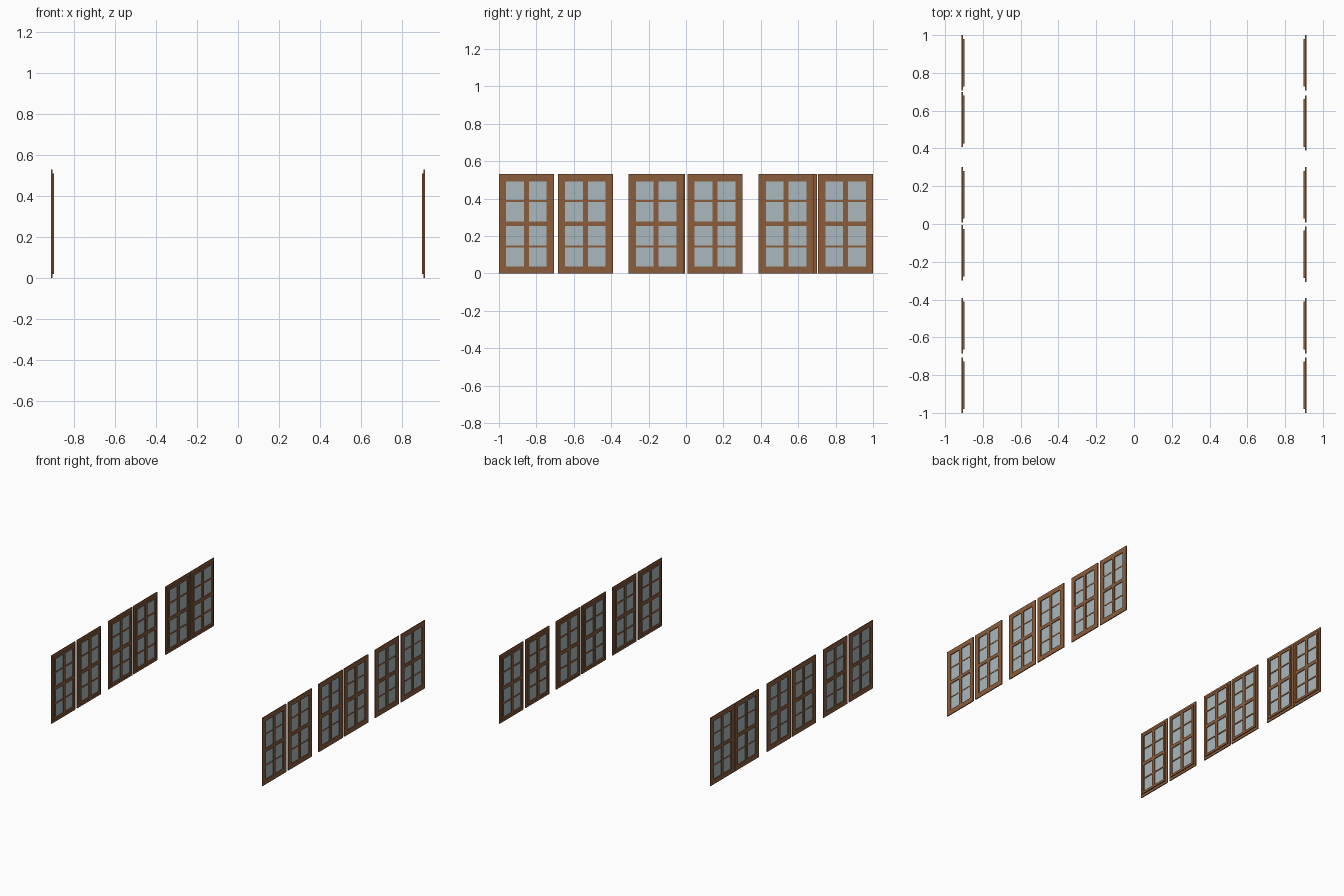
import bpy, bmesh

if "Cube" in bpy.data.objects:
    bpy.data.objects.remove(bpy.data.objects["Cube"])


def material(name, rgb):
    m = bpy.data.materials.new(name)
    m.diffuse_color = (*rgb, 1)
    m.use_nodes = True
    m.node_tree.nodes["Principled BSDF"].inputs["Base Color"].default_value = m.diffuse_color
    return m


WOOD = material("brown_wood", (0.26, 0.11, 0.045))
GLASS = material("pale_glass", (0.40, 0.48, 0.51))

W, H = 0.293, 0.53                      # outer window size
X_OUT, X_MID, X_IN = 0.913, 0.9055, 0.898  # outer face, layer joint, inner face


def make_part(name, boxes, side, yc, mat):
    """One object from boxes given as (x0, x1, y0, y1, z0, z1)."""
    bm = bmesh.new()
    for x0, x1, y0, y1, z0, z1 in boxes:
        verts = bmesh.ops.create_cube(bm, size=1)["verts"]
        for v in verts:
            v.co.x = side * ((x0 + x1) / 2 + v.co.x * (x1 - x0))
            v.co.y = yc + (y0 + y1) / 2 + v.co.y * (y1 - y0)
            v.co.z = (z0 + z1) / 2 + v.co.z * (z1 - z0)
    bmesh.ops.recalc_face_normals(bm, faces=bm.faces)
    mesh = bpy.data.meshes.new(name)
    bm.to_mesh(mesh)
    bm.free()
    mesh.materials.append(mat)
    bpy.context.collection.objects.link(bpy.data.objects.new(name, mesh))


def grid_frame(x0, x1, inset, opening, bar):
    """Rectangular ring plus a central upright and a central rail."""
    a, b = W / 2 - inset, W / 2 - opening
    lo, hi, mid = opening, H - opening, H / 2
    return [
        (x0, x1, -a, -b, inset, H - inset),
        (x0, x1, b, a, inset, H - inset),
        (x0, x1, -b, b, inset, lo),
        (x0, x1, -b, b, hi, H - inset),
        (x0, x1, -bar / 2, bar / 2, lo, hi),
        (x0, x1, -b, -bar / 2, mid - bar / 2, mid + bar / 2),
        (x0, x1, bar / 2, b, mid - bar / 2, mid + bar / 2),
    ]


def window(side, yc):
    # wide outer frame and the smaller sash on the inward face
    make_part("outer_frame", grid_frame(X_MID, X_OUT, 0, 0.038, 0.026), side, yc, WOOD)
    make_part("inner_sash", grid_frame(X_IN, X_MID, 0.02, 0.038, 0.026), side, yc, WOOD)
    # thin horizontal glazing bars
    b = W / 2 - 0.038
    make_part("glazing_bars",
              [(X_IN + 0.001, 0.909, y0, y1, z - 0.005, z + 0.005)
               for z in (0.144, 0.387) for y0, y1 in ((-b, -0.013), (0.013, b))],
              side, yc, WOOD)
    # glass sheet
    make_part("glass_pane", [(0.904, 0.907, -b - 0.004, b + 0.004, 0.034, H - 0.034)],
              side, yc, GLASS)


# two facing rows of six windows
for side, centres in ((1, (-0.8535, -0.538, -0.16, 0.155, 0.535, 0.8535)),
                      (-1, (-0.8535, -0.538, -0.152, 0.155, 0.553, 0.8535))):
    for yc in centres:
        window(side, yc)
